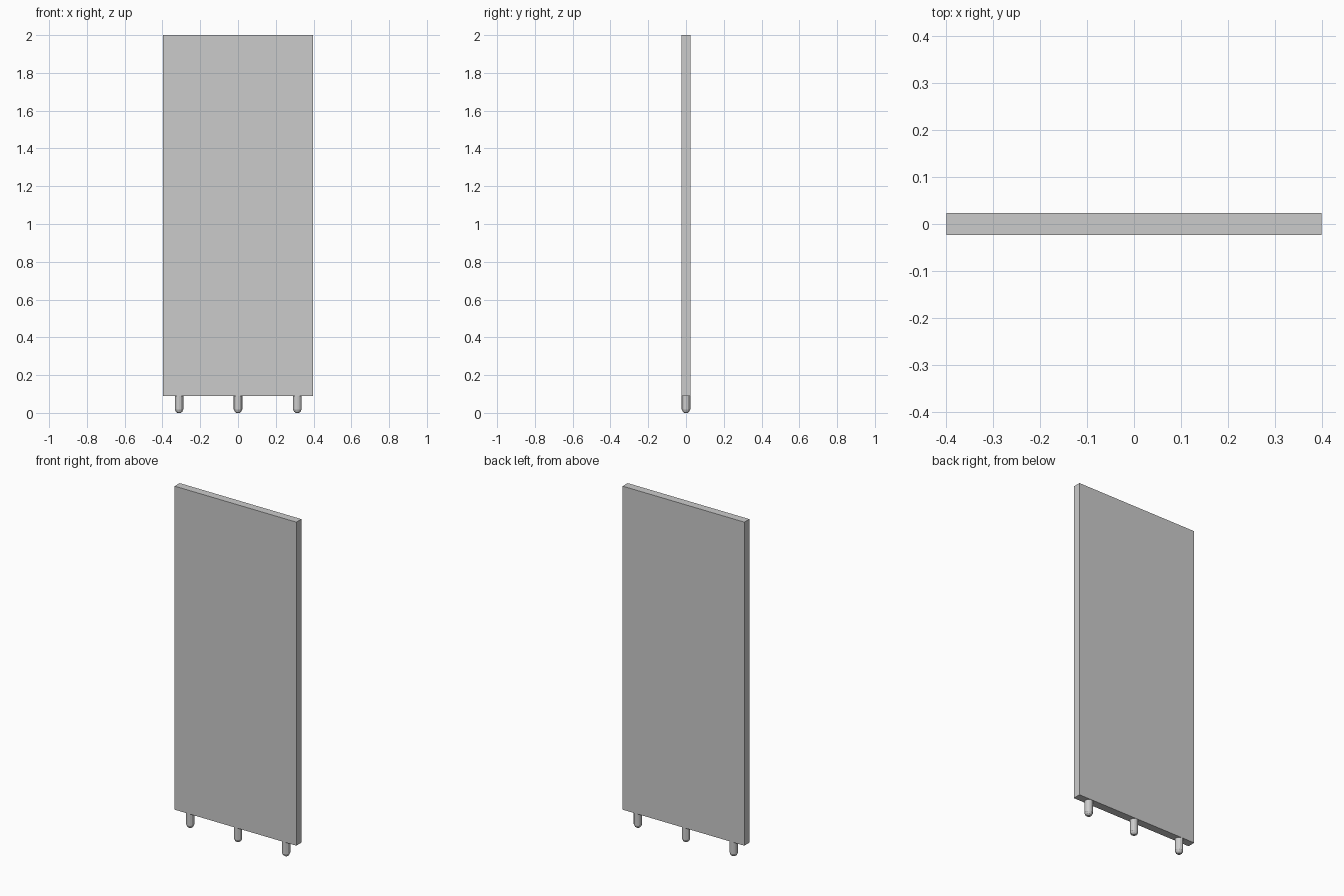
import bpy, bmesh
from math import cos, sin, tau

if "Cube" in bpy.data.objects:
    bpy.data.objects.remove(bpy.data.objects["Cube"])

PANEL_BOTTOM = 0.09


def finish(name, bm):
    bmesh.ops.recalc_face_normals(bm, faces=bm.faces)
    mesh = bpy.data.meshes.new(name)
    bm.to_mesh(mesh)
    bm.free()
    obj = bpy.data.objects.new(name, mesh)
    bpy.context.collection.objects.link(obj)
    return obj


# Tall flat panel
bm = bmesh.new()
bmesh.ops.create_cube(bm, size=1)
bmesh.ops.scale(bm, vec=(0.795, 0.047, 2 - PANEL_BOTTOM), verts=bm.verts)
bmesh.ops.translate(bm, vec=(0, 0, (2 + PANEL_BOTTOM) / 2), verts=bm.verts)
finish("panel", bm)


# Round-tipped peg turned from a (radius, height) profile
def peg(name, x, sides=12):
    profile = [(0.009, 0), (0.017, 0.006), (0.0225, 0.018), (0.0225, PANEL_BOTTOM)]
    bm = bmesh.new()
    rings = [[bm.verts.new((x + r * cos(tau * i / sides), r * sin(tau * i / sides), z))
              for i in range(sides)] for r, z in profile]
    for low, high in zip(rings, rings[1:]):
        for i in range(sides):
            j = (i + 1) % sides
            bm.faces.new((low[i], low[j], high[j], high[i]))
    bm.faces.new(rings[0])
    bm.faces.new(rings[-1])
    finish(name, bm)


# Three pegs along the bottom edge
for name, x in (("left_peg", -0.312), ("middle_peg", 0), ("right_peg", 0.314)):
    peg(name, x)
